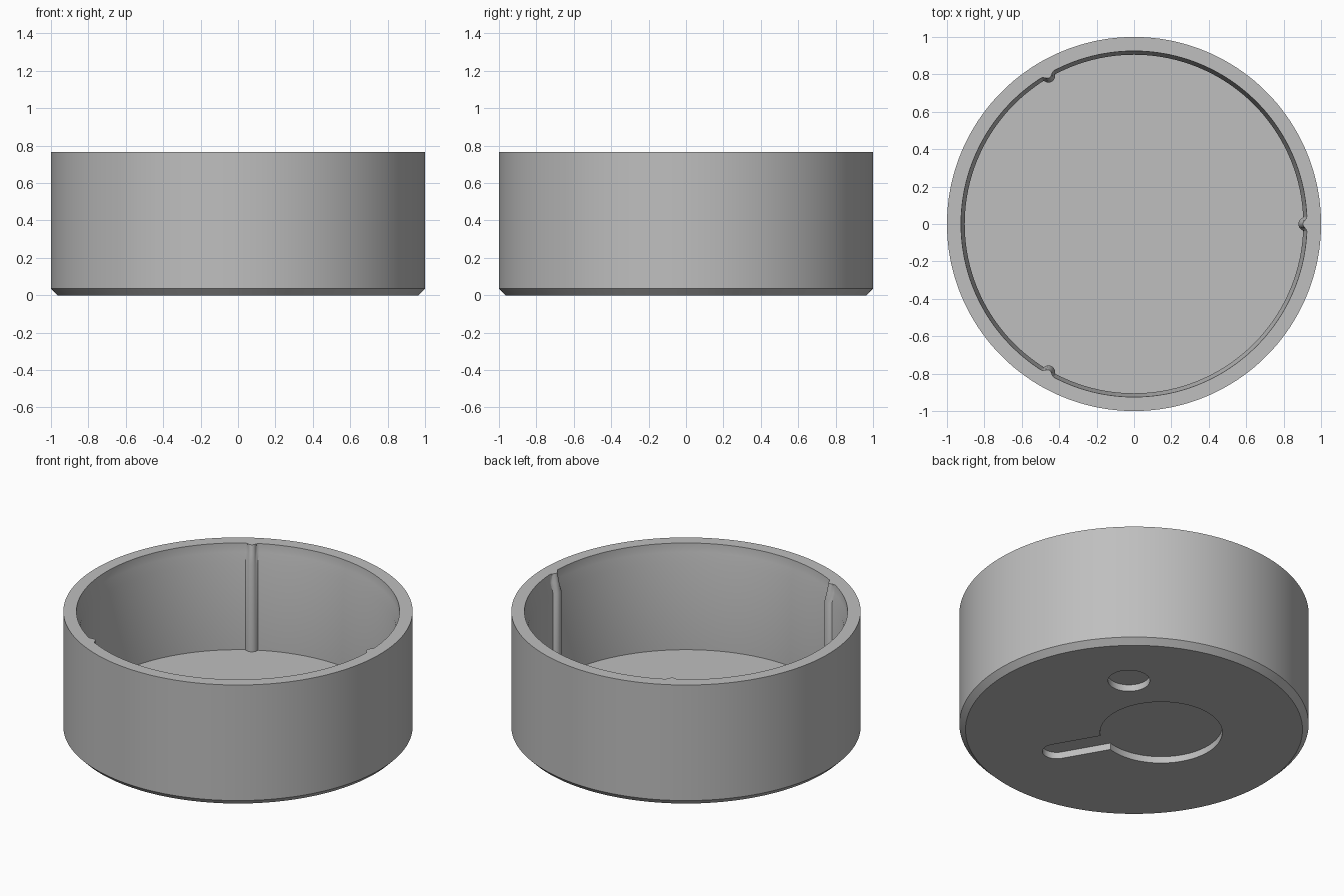
import bpy, bmesh
from math import sin, cos, pi, sqrt, radians, atan2
from mathutils import Vector

cube = bpy.data.objects.get("Cube")
if cube:
    bpy.data.objects.remove(cube, do_unlink=True)

grey = bpy.data.materials.new("mid_grey")
grey.use_nodes = True
grey.diffuse_color = (0.52, 0.52, 0.52, 1)
grey.node_tree.nodes["Principled BSDF"].inputs["Base Color"].default_value = grey.diffuse_color

HEIGHT, FLOOR, CUT_DEPTH = 0.765, 0.10, 0.042
RIBS = [0, 2 * pi / 3, 4 * pi / 3]

# Angles round the cup, with finer steps across each rib
angles = {round(2 * pi * i / 180, 5) for i in range(180)}
for rib in RIBS:
    angles |= {round((rib + i * 0.004) % (2 * pi), 5) for i in range(-13, 14)}
angles = sorted(angles)


def rib_offset(a):
    """Signed angle to the nearest rib."""
    return min((atan2(sin(a - r), cos(a - r)) for r in RIBS), key=abs)


def round_rib(wall, centre, size):
    """Inner wall radius with a half-round rib standing out of it."""
    def radius(a):
        d = rib_offset(a)
        gap = size ** 2 - (centre * sin(d)) ** 2
        return min(wall, centre * cos(d) - sqrt(gap)) if gap > 0 else wall
    return radius


def flared_rib(wall, height, spread):
    """Inner wall radius where the rib blends softly into the rim."""
    def radius(a):
        d = abs(rib_offset(a))
        return wall - height * (1 + cos(pi * d / spread)) / 2 if d < spread else wall
    return radius


def finish(bm, name):
    bmesh.ops.recalc_face_normals(bm, faces=bm.faces)
    mesh = bpy.data.meshes.new(name)
    bm.to_mesh(mesh)
    bm.free()
    mesh.materials.append(grey)
    obj = bpy.data.objects.new(name, mesh)
    bpy.context.collection.objects.link(obj)
    return obj


# Cup: rings from the base, up the outside, over the rim and down the inside
full_rib = round_rib(0.905, 0.915, 0.036)
sections = [
    (lambda a: 0.965, 0),
    (lambda a: 1.0, 0.035),
    (lambda a: 1.0, HEIGHT),
    (flared_rib(0.925, 0.022, 0.045), HEIGHT),
    (round_rib(0.922, 0.915, 0.022), HEIGHT - 0.055),
    (full_rib, HEIGHT - 0.115),
    (full_rib, FLOOR),
]
bm = bmesh.new()
rings = [[bm.verts.new((r(a) * cos(a), r(a) * sin(a), z)) for a in angles]
         for r, z in sections]
n = len(angles)
for low, high in zip(rings, rings[1:]):
    for i in range(n):
        j = (i + 1) % n
        bm.faces.new((low[i], low[j], high[j], high[i]))
bm.faces.new(rings[0])
bm.faces.new(rings[-1])
cup = finish(bm, "round_cup")


def cut_pocket(start, end, radius, steps=48):
    """Sink a round-ended pocket into the underside."""
    start, end = Vector(start), Vector(end)
    run = end - start
    heading = atan2(run.y, run.x)
    outline = []
    for centre, turn in ((end, -pi / 2), (start, pi / 2)):
        for i in range(steps):
            a = heading + turn + pi * i / steps + 0.001
            outline.append(centre + radius * Vector((cos(a), sin(a))))
    bm = bmesh.new()
    face = bm.faces.new([bm.verts.new((p.x, p.y, -0.1)) for p in outline])
    top = bmesh.ops.extrude_face_region(bm, geom=[face])["geom"]
    for v in top:
        if isinstance(v, bmesh.types.BMVert):
            v.co.z = CUT_DEPTH
    cutter = finish(bm, "pocket_cutter")
    cutter.hide_render = True
    mod = cup.modifiers.new("pocket", "BOOLEAN")
    mod.operation, mod.solver, mod.object = "DIFFERENCE", "EXACT", cutter
    bpy.context.view_layer.objects.active = cup
    bpy.ops.object.modifier_apply(modifier=mod.name)
    bpy.data.objects.remove(cutter, do_unlink=True)


# Keyhole (round opening plus slot) and a separate round hole
opening, slot_end, hole = (-0.14, 0.075), (0.178, -0.476), (0.382, 0.41)
cut_pocket(opening, opening, 0.35)
cut_pocket(opening, slot_end, 0.083)
cut_pocket(hole, hole, 0.12)

# Smooth curved walls, sharp rims
bpy.ops.object.select_all(action="DESELECT")
cup.select_set(True)
bpy.context.view_layer.objects.active = cup
bpy.ops.object.shade_smooth_by_angle(angle=radians(30))
